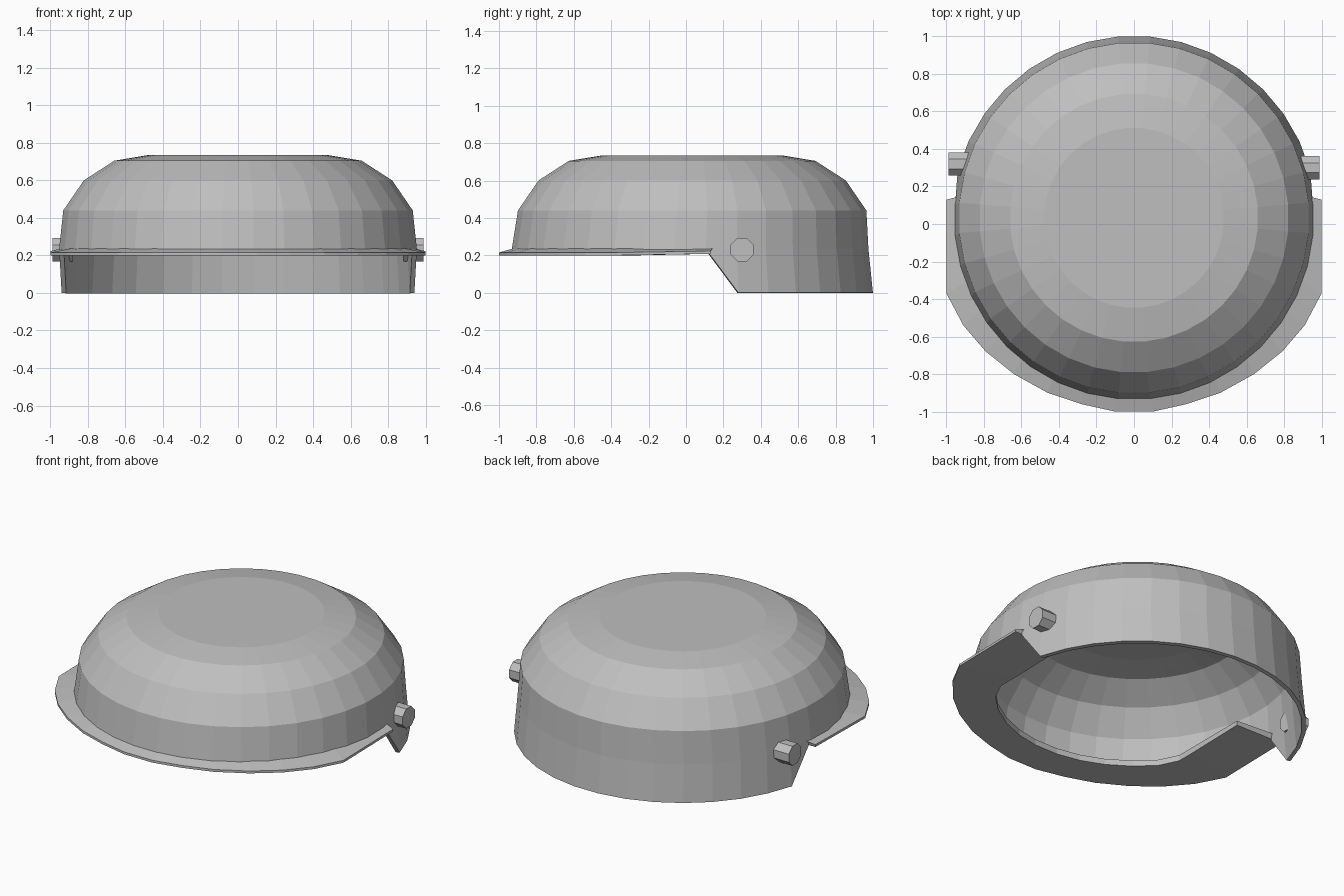
import bpy, bmesh
from math import sin, cos, pi, hypot
from mathutils import Vector, Matrix

old = bpy.data.objects.get("Cube")
if old:
    bpy.data.objects.remove(old, do_unlink=True)

steel = bpy.data.materials.new("grey_steel")
steel.use_nodes = True
steel.diffuse_color = (0.52, 0.52, 0.52, 1)
steel.node_tree.nodes["Principled BSDF"].inputs["Base Color"].default_value = (0.52, 0.52, 0.52, 1)


def finish(bm, name):
    bmesh.ops.recalc_face_normals(bm, faces=bm.faces)
    mesh = bpy.data.meshes.new(name)
    bm.to_mesh(mesh)
    bm.free()
    mesh.materials.append(steel)
    obj = bpy.data.objects.new(name, mesh)
    bpy.context.scene.collection.objects.link(obj)
    return obj


def bridge(bm, a, b):
    n = len(a)
    for i in range(n):
        j = (i + 1) % n
        bm.faces.new((a[i], a[j], b[j], b[i]))


# Domed shell: stacked rings of (radius, y centre, height)
SIDES = 36
profile = [(0.973, 0.03, 0), (0.957, 0.022, 0.235), (0.935, 0.033, 0.44),
           (0.825, 0.033, 0.6), (0.662, 0.033, 0.705), (0.48, 0.033, 0.735)]
bm = bmesh.new()
rings = []
for r, cy, z in profile:
    angles = [2 * pi * (i + 0.5) / SIDES for i in range(SIDES)]
    rings.append([bm.verts.new((r * sin(a), cy + r * cos(a), z)) for a in angles])
for low, high in zip(rings, rings[1:]):
    bridge(bm, low, high)
bm.faces.new(rings[-1])

# Cut away the front below the brim, with a slanted edge at each side
corner = Vector((0, 0.12, 0.215))
slant = Vector((0, 0.215, 0.16))
for normal in (Vector((0, 0, 1)), slant):
    bmesh.ops.bisect_plane(bm, geom=bm.verts[:] + bm.edges[:] + bm.faces[:],
                           plane_co=corner, plane_no=normal)
cut = []
for f in bm.faces:
    c = f.calc_center_median()
    if c.z < corner.z and (c - corner).dot(slant) < 0:
        cut.append(f)
bmesh.ops.delete(bm, geom=cut, context='FACES')
shell = finish(bm, "helmet_shell")
wall = shell.modifiers.new("wall", 'SOLIDIFY')
wall.thickness = 0.025
wall.offset = -1

# Front brim: half outline, mirrored, with a sloped top and an open middle
half = [(0.1, -1), (0.28, -0.96), (0.46, -0.9), (0.64, -0.8), (0.79, -0.68),
        (0.91, -0.54), (1, -0.37), (1, 0.13)]
outline = [(-x, y) for x, y in reversed(half)] + half
bm = bmesh.new()
sections = []
for x, y in outline:
    lift = 0.008 if y > 0 else 0
    d = hypot(x, y)
    rx, ry = x / d * 0.95, y / d * 0.95 + 0.022
    ix, iy = x / d * 0.81, y / d * 0.81 + 0.02
    ix = max(-0.67, min(0.67, ix))
    sections.append([bm.verts.new(p) for p in (
        (x, y, 0.2 + lift), (x, y, 0.215 + lift), (rx, ry, 0.237),
        (ix, iy, 0.237), (ix, iy, 0.2 + lift))])
for a, b in zip(sections, sections[1:]):
    bridge(bm, a, b)
bm.faces.new(sections[0])
bm.faces.new(sections[-1])
finish(bm, "front_brim")

# Side pivot pegs
for side, name in ((1, "left_peg"), (-1, "right_peg")):
    bm = bmesh.new()
    place = Matrix.Translation((side * 0.935, 0.31 - side * 0.01, 0.23))
    turn = Matrix.Rotation(pi / 2, 4, 'Y') @ Matrix.Rotation(pi / 8, 4, 'Z')
    bmesh.ops.create_cone(bm, cap_ends=True, segments=8, radius1=0.067,
                          radius2=0.067, depth=0.11, matrix=place @ turn)
    finish(bm, name)
